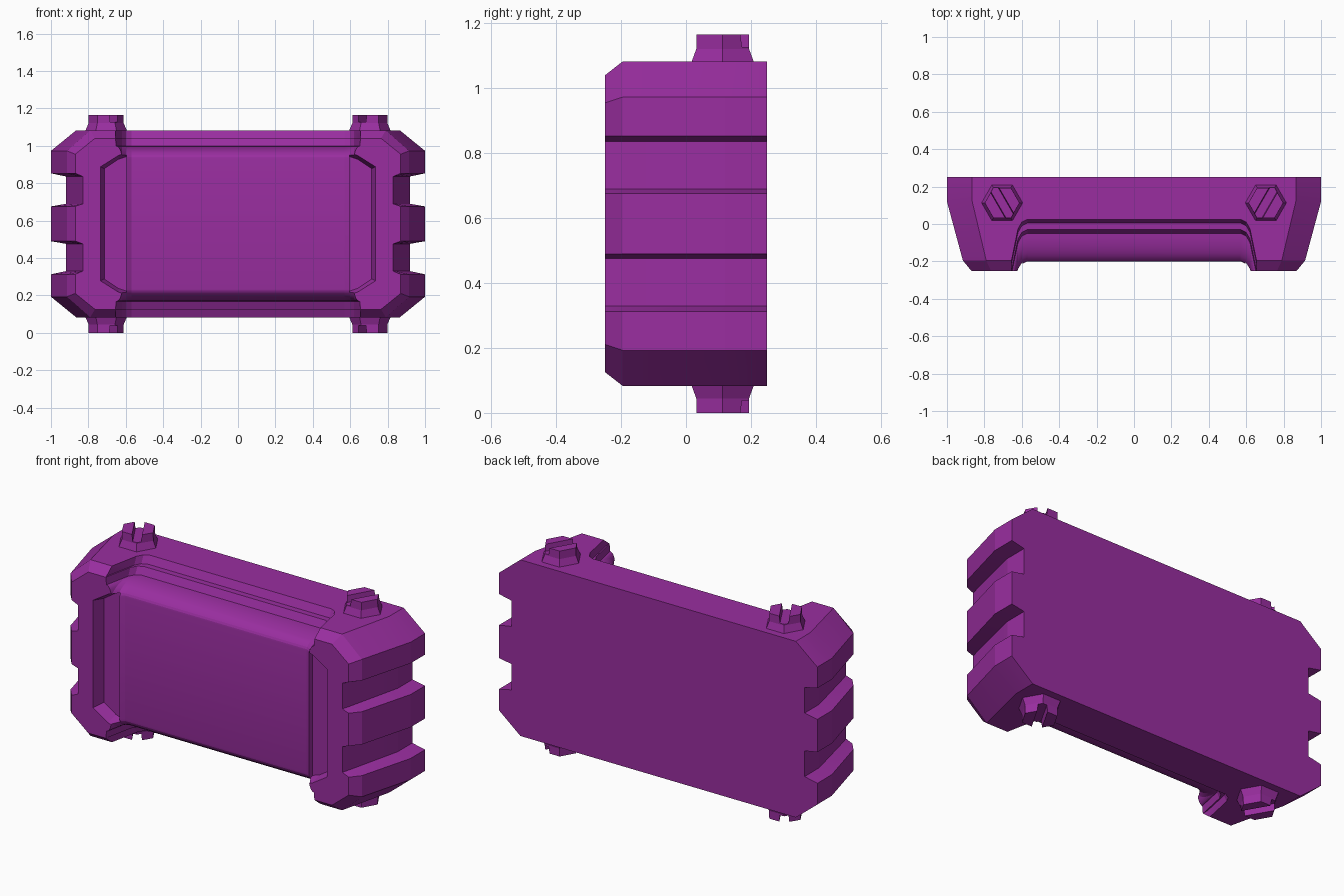
import bpy, bmesh, math

if "Cube" in bpy.data.objects:
    bpy.data.objects.remove(bpy.data.objects["Cube"])

MID = 0.583   # height of the horizontal mirror plane

purple = bpy.data.materials.new("purple")
purple.use_nodes = True
purple.diffuse_color = (0.32, 0.027, 0.35, 1)
purple.node_tree.nodes["Principled BSDF"].inputs["Base Color"].default_value = (0.32, 0.027, 0.35, 1)


def loft(name, rings):
    """Closed solid through rings of equal point count."""
    bm = bmesh.new()
    loops = [[bm.verts.new(p) for p in ring] for ring in rings]
    n = len(loops[0])
    for a, b in zip(loops, loops[1:]):
        for i in range(n):
            j = (i + 1) % n
            bm.faces.new((a[i], a[j], b[j], b[i]))
    bm.faces.new(loops[0])
    bm.faces.new(loops[-1][::-1])
    bmesh.ops.recalc_face_normals(bm, faces=bm.faces)
    mesh = bpy.data.meshes.new(name)
    bm.to_mesh(mesh)
    bm.free()
    mesh.materials.append(purple)
    obj = bpy.data.objects.new(name, mesh)
    bpy.context.collection.objects.link(obj)
    return obj


def cut(obj, cutter):
    """Subtract the cutter and discard it."""
    cutter.hide_render = True
    mod = obj.modifiers.new("cut", 'BOOLEAN')
    mod.operation = 'DIFFERENCE'
    mod.solver = 'EXACT'
    mod.object = cutter
    bpy.ops.object.select_all(action='DESELECT')
    bpy.context.view_layer.objects.active = obj
    obj.select_set(True)
    bpy.ops.object.modifier_apply(modifier=mod.name)
    bpy.data.objects.remove(cutter)


def smooth(obj):
    bpy.ops.object.select_all(action='DESELECT')
    bpy.context.view_layer.objects.active = obj
    obj.select_set(True)
    bpy.ops.object.shade_smooth_by_angle(angle=math.radians(13))


# Toothed octagonal casing, tapering towards the front
def casing_ring(y, out, inn, corner, top, side):
    half = [(corner, top), (out, side), (out, 0.27), (inn, 0.253), (inn, 0.107), (out, 0.093)]
    right = half + [(x, -z) for x, z in reversed(half)]
    return [(x, y, MID + z) for x, z in right + [(-x, z) for x, z in reversed(right)]]


casing = loft("casing", [
    casing_ring(0.25, 1.0, 0.92, 0.865, 0.5, 0.39),
    casing_ring(0.12, 1.0, 0.92, 0.865, 0.5, 0.39),
    casing_ring(-0.195, 0.915, 0.845, 0.79, 0.5, 0.39),
    casing_ring(-0.25, 0.87, 0.83, 0.765, 0.457, 0.372)])

# Central channel: stepped rim and rounded panel, flaring into the end caps
arc = [(-0.05 - 0.15 * math.sin(t), 0.345 + 0.07 * math.cos(t))
       for t in [k * math.pi / 20 for k in range(11)]]
upper = [(0.025, 0.6), (0.025, 0.5), (0.005, 0.457), (-0.03, 0.457)] + arc
profile = [(-0.6, 0.6)] + upper + [(y, -z) for y, z in reversed(upper)] + [(-0.6, -0.6)]
flare = [(0.57, 0), (0.6, -0.015), (0.62, -0.05), (0.655, -0.22)]
stations = [(-x, d) for x, d in reversed(flare)] + flare
cut(casing, loft("channel_cutter",
                 [[(x, y + d, MID + z) for y, z in profile] for x, d in stations]))

# Shallow chamfered recess beside the panel in each end cap
for s in (-1, 1):
    def recess(y, grow):
        half = [(0.595, 0.36 + grow), (0.64, 0.345 + grow), (0.715 + grow, 0.295 + grow / 2)]
        pts = half + [(x, -z) for x, z in reversed(half)]
        return [(s * x, y, MID + z) for x, z in pts]
    cut(casing, loft("recess_cutter", [recess(-0.18, 0), recess(-0.25, 0.02), recess(-0.4, 0.02)]))
smooth(casing)


# Slotted hexagonal bolts, above and below
def bolt(name, sx, sz):
    cx, cy = sx * 0.705, 0.113

    def hexagon(r, z):
        return [(cx + r * math.cos(k * math.pi / 3), cy + r * math.sin(k * math.pi / 3),
                 MID + sz * z) for k in range(6)]
    obj = loft(name, [hexagon(0.11, 0.49), hexagon(0.11, 0.5),
                      hexagon(0.094, 0.538), hexagon(0.093, 0.583)])
    a = math.radians(60 * sx)
    c, n = math.cos(a), math.sin(a)

    def slot(u):
        return [(cx + u * c - v * n, cy + u * n + v * c, MID + sz * z)
                for v, z in ((-0.022, 0.545), (0.022, 0.545), (0.03, 0.62), (-0.03, 0.62))]
    cut(obj, loft("slot_cutter", [slot(-0.2), slot(0.2)]))


for sx, side in ((1, "left"), (-1, "right")):
    for sz, level in ((1, "top"), (-1, "bottom")):
        bolt(f"{level}_{side}_bolt", sx, sz)
